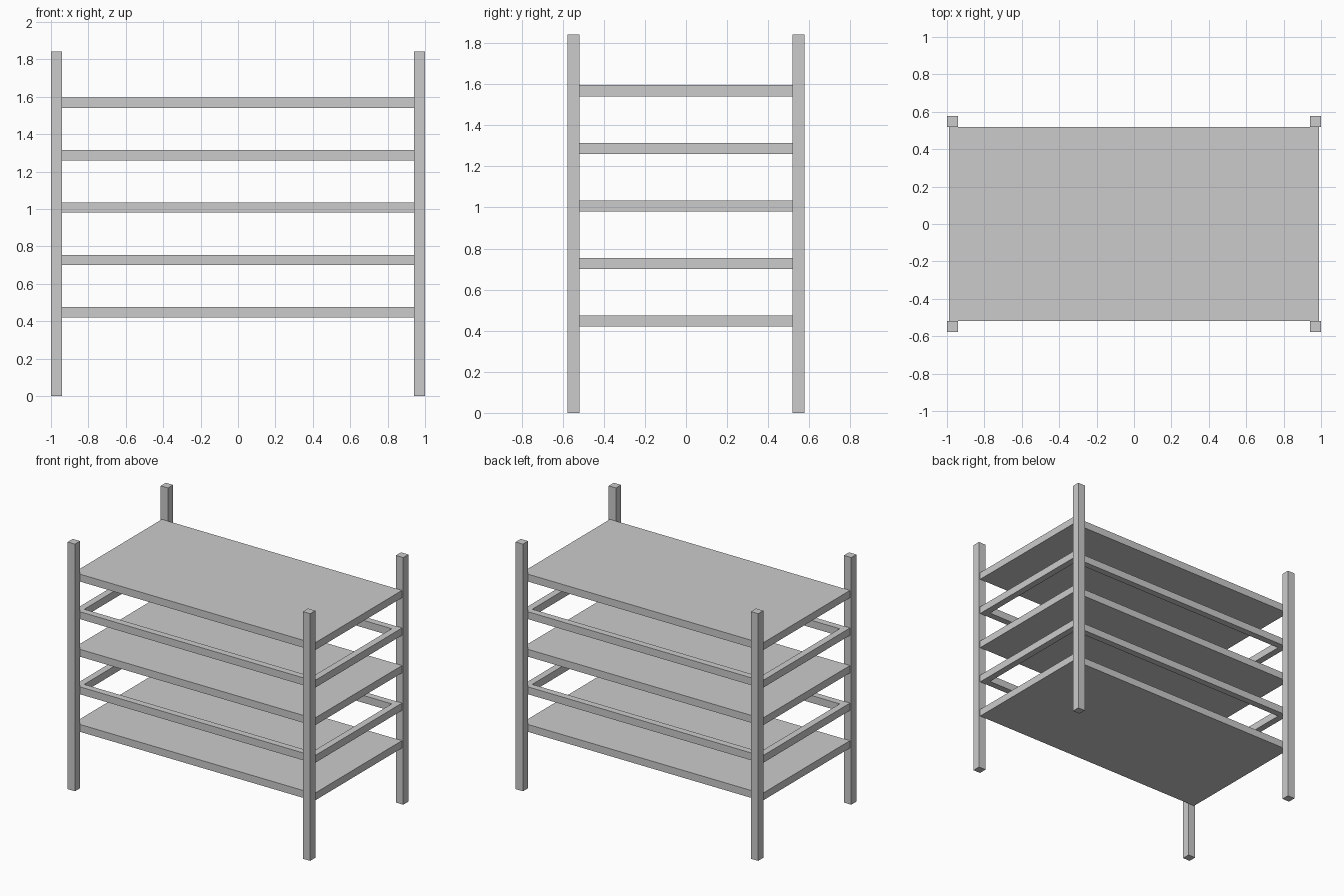
import bpy, bmesh
from mathutils import Vector

if "Cube" in bpy.data.objects:
    bpy.data.objects.remove(bpy.data.objects["Cube"])

POST, POST_H = 0.06, 1.842         # post thickness and height
HX, HY = 1.0, 0.578                # outer half sizes of the rack
SX, SY = 0.99, HY - POST           # half sizes of each tier
RAIL, TIER_H = 0.05, 0.055         # rail width, tier thickness
TIERS = [0.42 + 0.28 * i for i in range(5)]   # underside heights


def box(name, lo, hi):
    lo, hi = Vector(lo), Vector(hi)
    size, mid = hi - lo, (lo + hi) / 2
    bm = bmesh.new()
    bmesh.ops.create_cube(bm, size=1)
    bmesh.ops.scale(bm, vec=size, verts=bm.verts)
    mesh = bpy.data.meshes.new(name)
    bm.to_mesh(mesh)
    bm.free()
    obj = bpy.data.objects.new(name, mesh)
    obj.location = mid
    bpy.context.collection.objects.link(obj)
    return obj


# Four corner posts
for sx, side in ((-1, "left"), (1, "right")):
    for sy, end in ((-1, "front"), (1, "back")):
        x, y = sx * (HX - POST / 2), sy * (HY - POST / 2)
        h = POST / 2
        box(f"{end}_{side}_post", (x - h, y - h, 0), (x + h, y + h, POST_H))

for i, z in enumerate(TIERS):
    top = z + TIER_H
    if i % 2 == 0:
        # Solid shelf boards
        box(f"shelf_{i + 1}", (-SX, -SY, z), (SX, SY, top))
    else:
        # Open rail frames: long rails butt against the end rails
        for s, end, side in ((-1, "front", "left"), (1, "back", "right")):
            y = s * (SY - RAIL / 2)
            x = s * (SX - RAIL / 2)
            w = RAIL / 2
            box(f"{end}_rail_{i + 1}", (-SX + RAIL, y - w, z), (SX - RAIL, y + w, top))
            box(f"{side}_rail_{i + 1}", (x - w, -SY, z), (x + w, SY, top))
